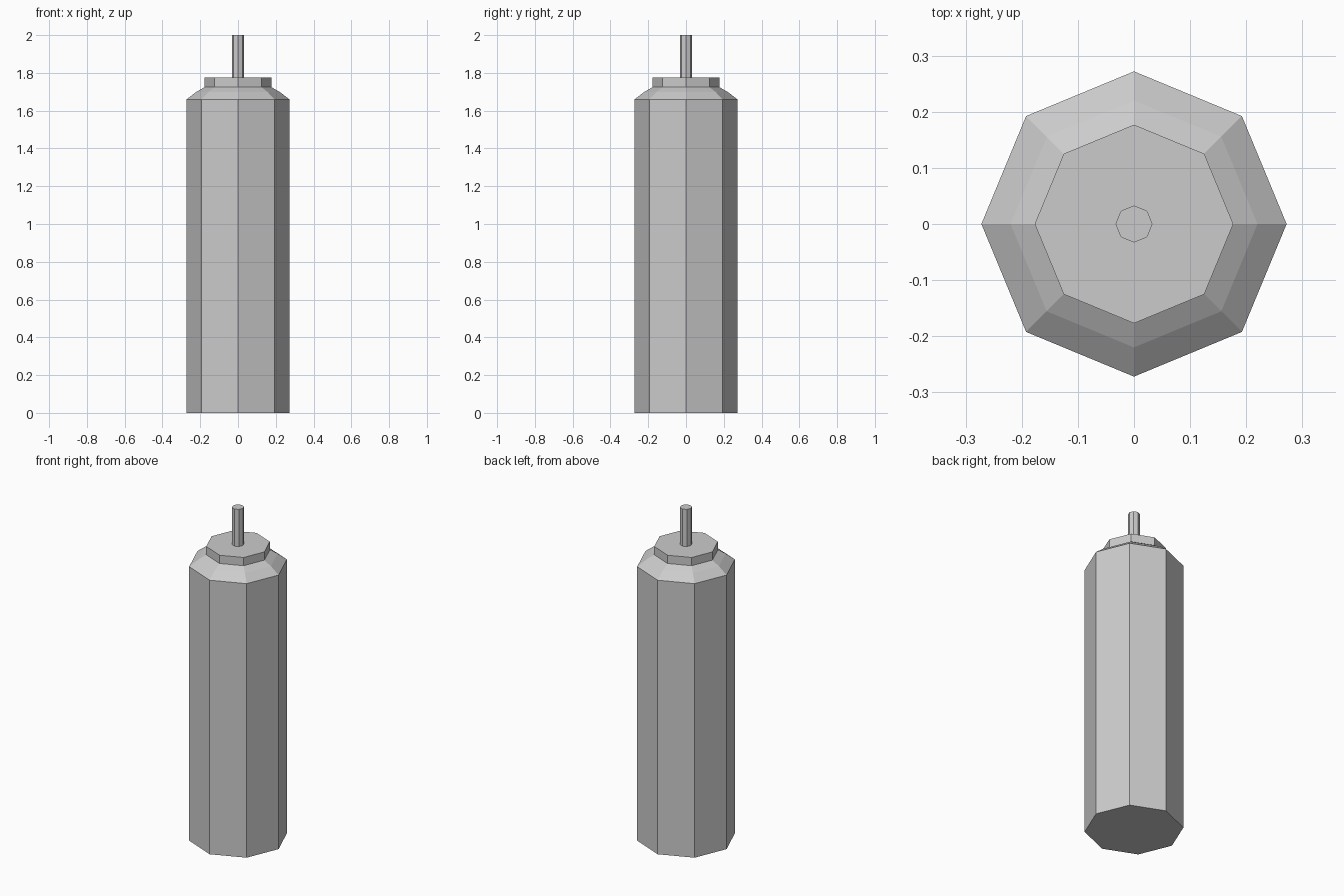
import bpy
import bmesh
from math import cos, sin, tau

SIDES = 8

cube = bpy.data.objects.get("Cube")
if cube:
    bpy.data.objects.remove(cube, do_unlink=True)

# One plain grey for the whole model
grey = bpy.data.materials.new("light grey")
grey.use_nodes = True
colour = (0.6, 0.6, 0.6, 1)
grey.diffuse_color = colour
grey.node_tree.nodes["Principled BSDF"].inputs["Base Color"].default_value = colour


def lathe(name, profile):
    """Closed eight-sided solid from (radius, height) pairs, bottom to top."""
    bm = bmesh.new()
    rings = []
    for radius, height in profile:
        angles = [tau * i / SIDES for i in range(SIDES)]
        rings.append([bm.verts.new((radius * cos(a), radius * sin(a), height))
                      for a in angles])
    for low, high in zip(rings, rings[1:]):
        for i in range(SIDES):
            j = (i + 1) % SIDES
            bm.faces.new((low[i], low[j], high[j], high[i]))
    bm.faces.new(rings[0][::-1])
    bm.faces.new(rings[-1])
    mesh = bpy.data.meshes.new(name)
    bm.to_mesh(mesh)
    bm.free()
    mesh.materials.append(grey)
    obj = bpy.data.objects.new(name, mesh)
    bpy.context.collection.objects.link(obj)
    return obj


# Can body with a two-step sloped shoulder
lathe("can_body", [(0.272, 0), (0.272, 1.66), (0.22, 1.7), (0.172, 1.727)])

# Flat collar on the shoulder
lathe("collar", [(0.177, 1.725), (0.177, 1.775)])

# Thin valve stem
lathe("valve_stem", [(0.033, 1.77), (0.033, 2)])
